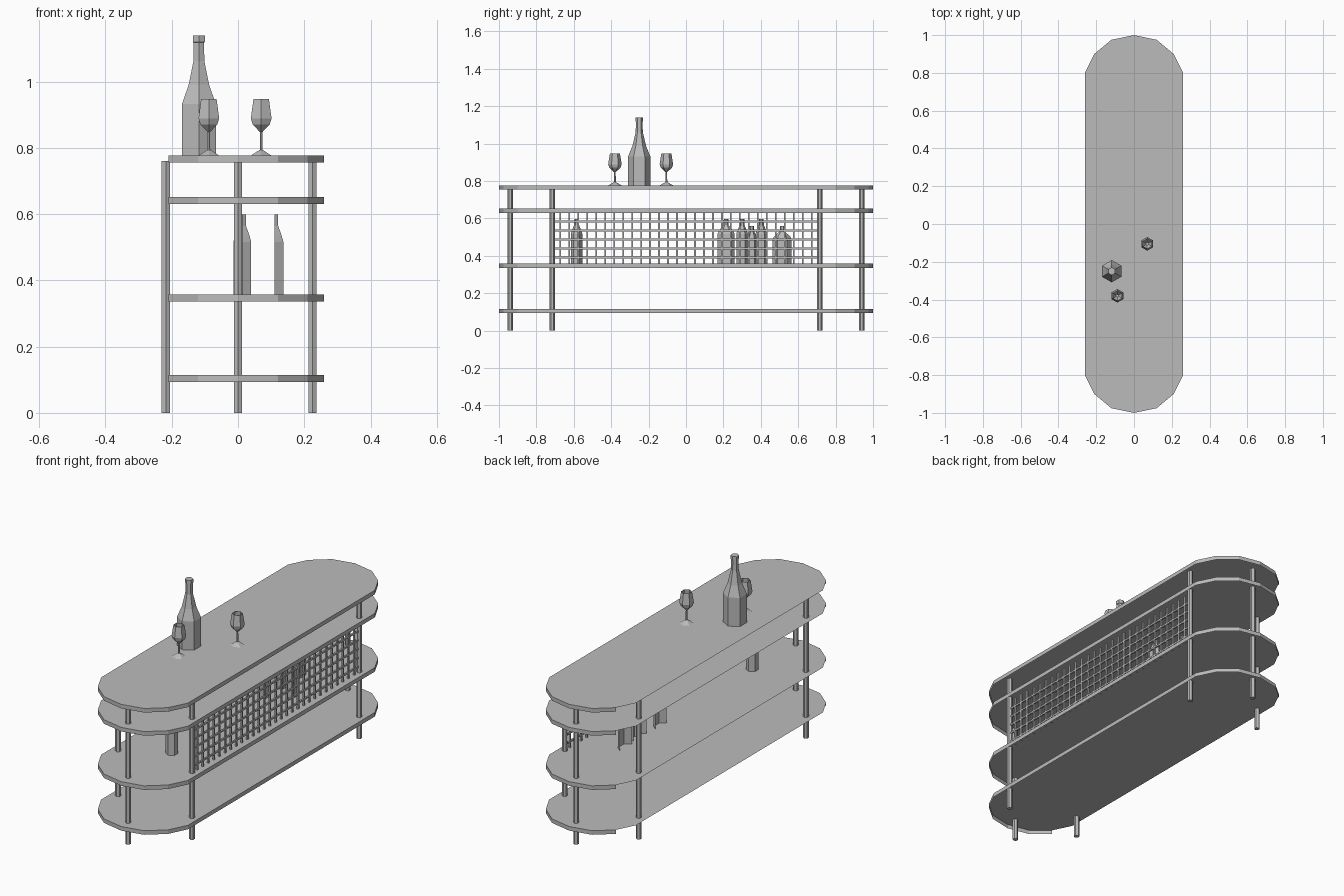
import bpy, bmesh, math

cube = bpy.data.objects.get("Cube")
if cube:
    bpy.data.objects.remove(cube, do_unlink=True)

grey = bpy.data.materials.new("plain_grey")
grey.use_nodes = True
GREY = (0.5, 0.5, 0.5, 1)
grey.diffuse_color = GREY
grey.node_tree.nodes["Principled BSDF"].inputs["Base Color"].default_value = GREY


def finish(bm, name, loc=(0, 0, 0)):
    mesh = bpy.data.meshes.new(name)
    bm.to_mesh(mesh)
    bm.free()
    mesh.materials.append(grey)
    ob = bpy.data.objects.new(name, mesh)
    ob.location = loc
    bpy.context.collection.objects.link(ob)
    return ob


def lathe(name, profile, loc, depth=1.0, open_back=False, cap=True, sides=6):
    """Revolve (radius, height) points with corners along y."""
    bm = bmesh.new()
    rings = []
    for r, z in profile:
        angles = [math.pi / 2 + 2 * math.pi * i / sides for i in range(sides)]
        rings.append([bm.verts.new((r * math.cos(a) * depth, r * math.sin(a), z))
                      for a in angles])
    for low, high in zip(rings, rings[1:]):
        for i in range(sides):
            j = (i + 1) % sides
            bm.faces.new((low[i], low[j], high[j], high[i]))
    bm.faces.new(rings[0][::-1])
    if cap:
        bm.faces.new(rings[-1])
    if open_back:
        bm.normal_update()
        back = [f for f in bm.faces if f.normal.x < -0.1]
        bmesh.ops.delete(bm, geom=back, context='FACES')
    return finish(bm, name, loc)


def box(bm, centre, size):
    verts = bmesh.ops.create_cube(bm, size=1)["verts"]
    bmesh.ops.scale(bm, vec=size, verts=verts)
    bmesh.ops.translate(bm, vec=centre, verts=verts)


# Shelves: rounded-end boards with a rim that is open along the wall side
quarter = [(0.26, 0.8), (0.21, 0.9), (0.12, 0.975)]
half = quarter + [(0, 1)] + [(-x, y) for x, y in quarter[::-1]]
outline = half + [(-x, -y) for x, y in half]
THICK = 0.022


def shelf(name, top):
    bm = bmesh.new()
    upper = [bm.verts.new((x, y, top)) for x, y in outline]
    lower = [bm.verts.new((x, y, top - THICK)) for x, y in outline]
    bm.faces.new(upper)
    for i in range(len(outline)):
        j = (i + 1) % len(outline)
        if outline[i][0] + outline[j][0] > -0.4:
            bm.faces.new((lower[i], lower[j], upper[j], upper[i]))
    finish(bm, name)


for name, top in (("bottom_shelf", 0.115), ("bottle_shelf", 0.358),
                  ("upper_shelf", 0.652), ("top_board", 0.777)):
    shelf(name, top)

# Legs
for end, s in (("front", -1), ("back", 1)):
    for side, x, y in (("left", 0.225, 0.715), ("middle", 0, 0.94),
                       ("right", -0.218, 0.715)):
        lathe(f"{end}_{side}_leg", [(0.014, 0), (0.014, 0.76)], (x, s * y, 0))

# Wire grid between the long-side legs
bm = bmesh.new()
BAR = 0.009
GRID_X = 0.225
for i in range(29):
    box(bm, (GRID_X, (i - 14) * 0.048, 0.494), (BAR, BAR, 0.275))
for i in range(5):
    box(bm, (GRID_X, 0, 0.391 + i * 0.048), (BAR, 1.42, BAR))
finish(bm, "wire_grid")


# Bottles standing on the middle shelf
def small_bottle(name, x, y, r, height, depth=1.0, open_back=True):
    profile = [(r, 0), (r, height * 0.66), (r * 0.8, height * 0.74),
               (0.013, height * 0.86), (0.012, height)]
    lathe(name, profile, (x, y, 0.358), depth, open_back)


small_bottle("single_bottle", 0.013, -0.585, 0.031, 0.24, open_back=False)
small_bottle("wide_bottle", 0.0, 0.214, 0.046, 0.24, 0.7)
small_bottle("front_bottle", 0.11, 0.3, 0.031, 0.24)
small_bottle("short_bottle", 0.01, 0.352, 0.028, 0.2)
small_bottle("end_bottle", 0.01, 0.403, 0.032, 0.24)
small_bottle("wide_short_bottle", 0.0, 0.514, 0.051, 0.2, 0.7)

# Large bottle on the top board
lathe("large_bottle", [(0.059, 0), (0.059, 0.155), (0.036, 0.212), (0.019, 0.285),
                       (0.018, 0.34), (0.021, 0.342), (0.021, 0.362)],
      (-0.118, -0.25, 0.777))

# Wine glasses
glass = [(0.035, 0), (0.005, 0.017), (0.004, 0.07), (0.03, 0.094),
         (0.036, 0.112), (0.027, 0.17), (0.025, 0.17), (0.032, 0.112), (0.008, 0.08)]
for name, x, y in (("front_glass", -0.088, -0.38), ("back_glass", 0.07, -0.105)):
    lathe(name, glass, (x, y, 0.777))
